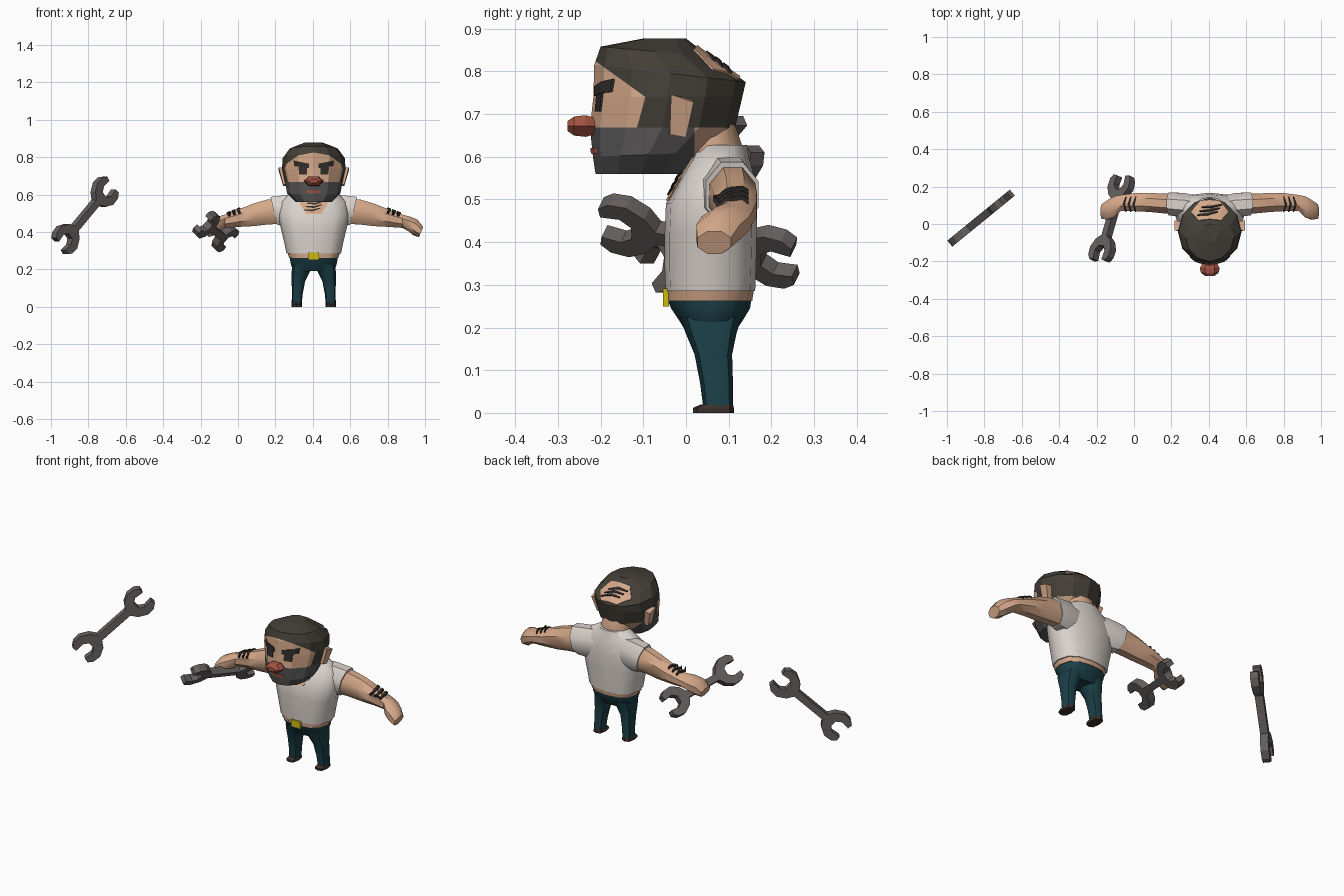
import bpy, bmesh, math
from mathutils import Vector
from mathutils.bvhtree import BVHTree

if "Cube" in bpy.data.objects:
    bpy.data.objects.remove(bpy.data.objects["Cube"])

CX = 0.405  # centre line of the figure
COLOURS = {
    "skin": (.66, .39, .25), "shirt": (.70, .65, .61), "steel": (.13, .117, .113),
    "hair": (.057, .05, .039), "beard": (.095, .09, .09), "denim": (.0115, .052, .066),
    "red": (.37, .09, .055), "yellow": (.61, .49, .006), "leather": (.045, .03, .023),
    "ink": (.03, .026, .023)}
MATS = {}
for key, c in COLOURS.items():
    MATS[key] = bpy.data.materials.new(key)
    MATS[key].diffuse_color = (*c, 1)


def finish(name, bm, mats, smooth=None):
    bmesh.ops.recalc_face_normals(bm, faces=bm.faces)
    me = bpy.data.meshes.new(name)
    bm.to_mesh(me)
    bm.free()
    ob = bpy.data.objects.new(name, me)
    bpy.context.collection.objects.link(ob)
    for m in mats:
        me.materials.append(MATS[m])
    if smooth:
        bpy.ops.object.select_all(action='DESELECT')
        ob.select_set(True)
        bpy.context.view_layer.objects.active = ob
        bpy.ops.object.shade_smooth_by_angle(angle=math.radians(smooth))
    return ob


def loft_bm(rings):
    """Skin a list of equal-sized point rings, capped at both ends."""
    bm = bmesh.new()
    vs = [[bm.verts.new(p) for p in r] for r in rings]
    n = len(vs[0])
    for a, b in zip(vs, vs[1:]):
        for i in range(n):
            j = (i + 1) % n
            bm.faces.new((a[i], a[j], b[j], b[i]))
    bm.faces.new(vs[0])
    bm.faces.new(vs[-1])
    return bm


def level(z, hw, yf, yb, x=0, zb=None, n=12, p=1.0):
    """Horizontal ring: height, half width, front y, back y, optional rear height."""
    zb = z if zb is None else zb
    pts = []
    for i in range(n):
        a = 2 * math.pi * i / n
        c, s = (math.copysign(abs(t) ** p, t) for t in (math.cos(a), math.sin(a)))
        t = (s + 1) / 2
        pts.append((CX + x + hw * c, yf + (yb - yf) * t, z + (zb - z) * t))
    return pts


def across(side, x, zc, hz, yc, hy, slant=0, n=8):
    """Ring across the arm direction; slant leans its top outward."""
    pts = []
    for i in range(n):
        a = 2 * math.pi * (i + .5) / n
        k = 1.06
        pts.append((CX + side * (x + slant * math.sin(a)),
                    yc + hy * k * math.cos(a), zc + hz * k * math.sin(a)))
    return pts


def tree(ob):
    return BVHTree.FromPolygons([v.co for v in ob.data.vertices],
                                [tuple(p.vertices) for p in ob.data.polygons])


def decal(name, target, quads, direction, mat, h=.004, n=6):
    """Thin plates projected along a direction onto a surface (corners relative to CX)."""
    d = Vector(direction).normalized()
    bm = bmesh.new()
    for q in quads:
        a, b, c, e = (Vector(p) + Vector((CX, 0, 0)) for p in q)
        grid = []
        for i in range(n + 1):
            row = []
            for j in range(n + 1):
                u, v = i / n, j / n
                p = a.lerp(b, u).lerp(e.lerp(c, u), v)
                hit = target.ray_cast(p - d * .3, d)[0]
                row.append(bm.verts.new((hit or p) - d * h))
            grid.append(row)
        for i in range(n):
            for j in range(n):
                bm.faces.new((grid[i][j], grid[i + 1][j], grid[i + 1][j + 1], grid[i][j + 1]))
    ext = bmesh.ops.extrude_face_region(bm, geom=bm.faces[:], use_keep_orig=True)["geom"]
    bmesh.ops.translate(bm, vec=d * (h + .004),
                        verts=[g for g in ext if isinstance(g, bmesh.types.BMVert)])
    return finish(name, bm, [mat])


def strokes(name, target, centres, half, bend, width, direction):
    """Bent ink strokes: each is two slanted bars meeting at the centre."""
    half, bend, width = Vector(half), Vector(bend), Vector(width)
    quads = []
    for c in centres:
        c = Vector(c)
        for s in (-1, 1):
            end = c + half * s + bend
            quads.append((c - width, end - width * .5, end + width * .5, c + width))
    return decal(name, target, quads, direction, "ink", .009, 3)


# Head: lofted skull, cut along the hairline and beard line, coloured by region
bm = loft_bm([
    level(.56, .095, -.212, .0), level(.60, .142, -.218, .04, zb=.61),
    level(.668, .154, -.225, .115), level(.74, .17, -.217, .132),
    level(.815, .166, -.215, .14, zb=.775), level(.858, .128, -.2, .055, zb=.835),
    level(.877, .05, -.10, .0)])
hair_p, hair_n = Vector((CX, -.095, .74)), Vector((0, .09, .125)).normalized()
burn_n = Vector((0, .072, -.02)).normalized()
for co, no in ((hair_p, hair_n), (hair_p, burn_n), (Vector((0, .02, 0)), Vector((0, 1, 0)))):
    bmesh.ops.bisect_plane(bm, geom=bm.verts[:] + bm.edges[:] + bm.faces[:],
                           plane_co=co, plane_no=no)
for f in bm.faces:
    c = f.calc_center_median()
    if c.z < .667:
        f.material_index = 2 if c.y < .02 else 0
    elif (c - hair_p).dot(hair_n) > 0 or (c - hair_p).dot(burn_n) > 0:
        f.material_index = 1
head = finish("head", bm, ["skin", "hair", "beard"])
skull = tree(head)

# Face details
FWD = (0, 1, 0)
for s, side in ((-1, "right"), (1, "left")):
    decal(side + "_brow", skull, [[(s * x, -.2, z) for x, z in
          ((.025, .742), (.105, .752), (.108, .782), (.025, .765))]], FWD, "ink", .006)
    decal(side + "_eye", skull, [[(s * x, -.2, z) for x, z in
          ((.036, .706), (.078, .706), (.082, .748), (.036, .748))]], FWD, "ink")
    # Ear: wedge leaning outward at the top
    finish(side + "_ear", loft_bm([
        [(CX + s * x, y, z) for x, y, z in ((.14, -.04, .66), (.14, .0, .645), (.14, .015, .735), (.14, -.03, .74))],
        [(CX + s * x, y, z) for x, y, z in ((.163, -.038, .652), (.163, .0, .645), (.188, .018, .728), (.188, -.035, .746))],
    ]), ["skin"])
decal("mouth", skull, [[(x, -.2, z) for x, z in
      ((-.042, .608), (.042, .608), (.036, .621), (-.036, .621))]], FWD, "red")
finish("nose", loft_bm([
    [(CX + w * math.cos(i * math.pi / 3), y, .672 + w * .55 * math.sin(i * math.pi / 3))
     for i in range(6)] for y, w in ((-.205, .036), (-.235, .053), (-.262, .047), (-.278, .024))]), ["red"])

# Bald patch with stray strands on the back of the crown
BACK = (0, -.097, -.127)
decal("bald_patch", skull, [
    [(-.10, .075, .82), (.10, .075, .82), (.06, .025, .86), (-.06, .025, .86)],
    [(-.10, .075, .82), (.10, .075, .82), (.05, .125, .785), (-.05, .125, .785)]], BACK, "skin", .004)
strokes("crown_strands", skull, [(.01 * k, .07 + .019 * k, .825 - .0145 * k) for k in (-1, 0, 1)],
        (.055, .008, -.006), (0, .008, -.006), (0, .006, -.0045), BACK)

# Neck and shirt
finish("neck", loft_bm([level(.56, .09, .0, .13), level(.61, .085, .0, .137),
                        level(.69, .075, -.03, .11)]), ["skin"], 50)
shirt = finish("shirt", loft_bm([
    level(.285, .146, -.048, .162, p=.8), level(.34, .157, -.05, .164, p=.8),
    level(.42, .176, -.05, .166, p=.8), level(.49, .19, -.047, .167, p=.8),
    level(.56, .18, -.012, .158, p=.85), level(.60, .14, .012, .147),
    level(.628, .088, .02, .143)]), ["shirt"], 50)
finish("belly", loft_bm([level(.262, .132, -.045, .155, p=.8),
                         level(.295, .142, -.046, .16, p=.8)]), ["skin"], 50)
chest = tree(shirt)
decal("open_collar", chest, [
    [(-.075, 0, .55), (.075, 0, .55), (.06, 0, .605), (-.06, 0, .605)],
    [(-.075, 0, .55), (.075, 0, .55), (.04, 0, .497), (-.04, 0, .497)]], FWD, "skin", .004)
strokes("chest_hair", chest, [(.008 * k, 0, .533 + .018 * k) for k in (-1, 0, 1)],
        (.045, 0, .005), (0, 0, .008), (0, 0, .005), FWD)

# Arms with sleeves, fists and forearm tattoos
for s, side in ((-1, "right"), (1, "left")):
    finish(side + "_sleeve", loft_bm([
        across(s, .06, .515, .085, .09, .058), across(s, .13, .515, .085, .1, .066),
        across(s, .213, .512, .077, .108, .063, .02)]), ["shirt"], 50)
    arm = finish(side + "_arm", loft_bm([
        across(s, .18, .512, .07, .108, .057), across(s, .25, .506, .068, .11, .054),
        across(s, .32, .492, .062, .115, .052), across(s, .40, .474, .048, .117, .049),
        across(s, .475, .457, .036, .113, .043), across(s, .51, .443, .04, .092, .057, .005),
        across(s, .545, .423, .043, .075, .052, .012), across(s, .574, .399, .027, .066, .04, .012)]),
        ["skin"], 40)
    strokes(side + "_tattoo", tree(arm), [(s * x, .105, .5) for x in (.407, .433, .459)],
            (0, .042, 0), (-s * .012, 0, 0), (s * .007, 0, 0), (0, 0, -1))

# Trousers, shoes and buckle
finish("hips", loft_bm([
    level(.19, .1, .0, .115, p=.85), level(.215, .119, -.015, .132, p=.85),
    level(.245, .126, -.035, .15, p=.8), level(.272, .128, -.046, .154, p=.8)]), ["denim"], 50)
for s, side in ((-1, "right"), (1, "left")):
    finish(side + "_trouser_leg", loft_bm([
        level(z, hw, yf, yb, s * x, n=8, p=.8) for z, x, hw, yf, yb in (
            (.016, .091, .027, .04, .11), (.07, .088, .029, .033, .11),
            (.137, .082, .036, .02, .108), (.185, .07, .048, .0, .118),
            (.225, .06, .056, -.015, .13))]), ["denim"], 50)
    finish(side + "_shoe", loft_bm([
        level(z, hw, yf, yb, s * .091, n=8, p=.7) for z, hw, yf, yb in (
            (0, .029, .016, .112), (.012, .029, .017, .112), (.02, .026, .035, .11))]), ["leather"])
finish("belt_buckle", loft_bm([
    [(CX + sx * .029, y, .27 + sz * .021) for sx, sz in ((-1, -1), (1, -1), (1, 1), (-1, 1))]
    for y in (-.04, -.054)]), ["yellow"])

# Double open-ended wrenches: one jaw outline, mirrored across and end to end
JAW = [(-.08, .019), (-.055, .055), (-.01, .08), (.035, .077), (.06, .058), (.056, .032),
       (.008, .037), (-.02, .018)]


def wrench(name, a, b, up, thick=.042):
    a, b = Vector(a), Vector(b)
    d = (b - a).normalized()
    u = Vector(up)
    u = (u - d * u.dot(d)).normalized()
    nrm = d.cross(u)
    half = (b - a).length / 2
    end = JAW + [(x, -y) for x, y in reversed(JAW)]
    outline = [(x + half, y) for x, y in end] + [(-x - half, -y) for x, y in end]
    mid = (a + b) / 2
    bm = loft_bm([[mid + d * x + u * y + nrm * t for x, y in outline]
                  for t in (-thick / 2, thick / 2)])
    return finish(name, bm, ["steel"])


wrench("held_wrench", (-.168, -.14, .438), (-.07, .20, .367), (.7, 0, .7))
wrench("spare_wrench", (-.92, -.052, .365), (-.715, .115, .612), (0, 0, 1))

for m in bpy.data.materials:
    if m.users and not m.is_grease_pencil:
        m.use_nodes = True
        m.node_tree.nodes["Principled BSDF"].inputs["Base Color"].default_value = m.diffuse_color
